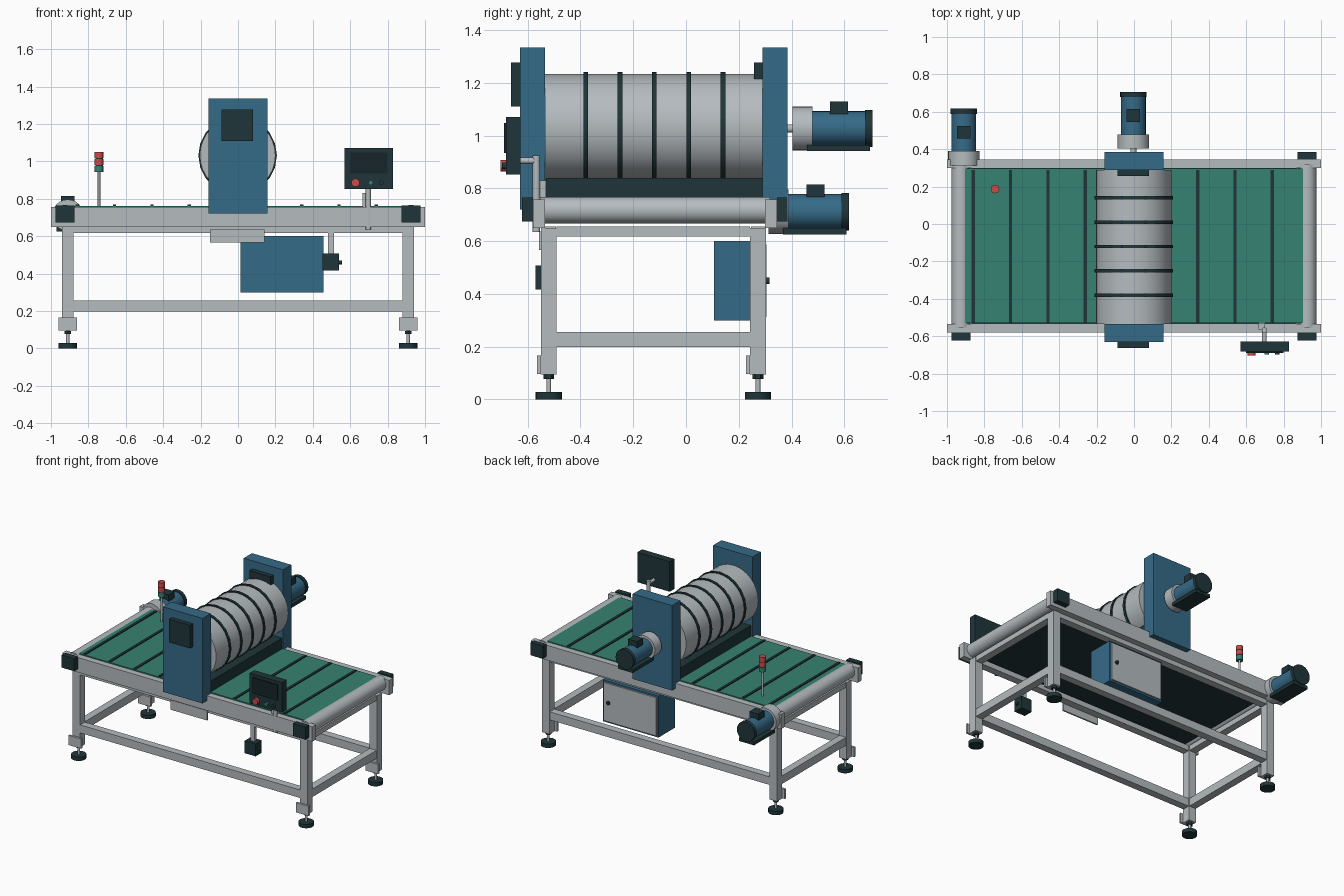
import bpy, bmesh, math
from mathutils import Matrix, Vector

if "Cube" in bpy.data.objects:
    bpy.data.objects.remove(bpy.data.objects["Cube"])


def material(name, rgb):
    m = bpy.data.materials.new(name)
    m.diffuse_color = (*rgb, 1)
    m.use_nodes = True
    m.node_tree.nodes["Principled BSDF"].inputs["Base Color"].default_value = m.diffuse_color
    return m


STEEL = material("light_steel", (0.46, 0.50, 0.52))
BLUE = material("machine_blue", (0.036, 0.145, 0.245))
BLACK = material("dark_plastic", (0.014, 0.036, 0.042))
GREEN = material("belt_green", (0.036, 0.225, 0.165))
RED = material("signal_red", (0.60, 0.07, 0.07))
SCREEN = material("screen_dark", (0.008, 0.018, 0.022))


def finish(bm, name, mat):
    me = bpy.data.meshes.new(name)
    bm.to_mesh(me)
    bm.free()
    me.materials.append(mat)
    ob = bpy.data.objects.new(name, me)
    bpy.context.collection.objects.link(ob)
    return ob


def box(name, mat, x, y, z):
    """Box from (min, max) ranges along each axis."""
    bm = bmesh.new()
    bmesh.ops.create_cube(bm, size=1)
    for v in bm.verts:
        v.co = Vector([(r[0] + r[1]) / 2 + c * (r[1] - r[0])
                       for c, r in zip(v.co, (x, y, z))])
    return finish(bm, name, mat)


def cyl(name, mat, axis, a, b, lo, hi, r, n=24):
    """Cylinder along an axis; a, b are the two other coordinates in xyz order."""
    bm = bmesh.new()
    mid = (lo + hi) / 2
    pos = {"x": (mid, a, b), "y": (a, mid, b), "z": (a, b, mid)}[axis]
    rot = {"x": Matrix.Rotation(math.pi / 2, 4, "Y"),
           "y": Matrix.Rotation(math.pi / 2, 4, "X"), "z": Matrix()}[axis]
    bmesh.ops.create_cone(bm, cap_ends=True, segments=n, radius1=r, radius2=r,
                          depth=hi - lo, matrix=Matrix.Translation(pos) @ rot)
    return finish(bm, name, mat)


def around(c, h):
    return (c - h, c + h)


FRONT, BACK = -0.52, 0.273   # leg rows
LEG_X = 0.91

# Legs with levelling feet
for x in (-LEG_X, LEG_X):
    for y in (FRONT, BACK):
        box("leg", STEEL, around(x, 0.03), around(y, 0.03), (0.095, 0.65))
        box("foot_bracket", STEEL, around(x, 0.05), (y - 0.045, y - 0.03), (0.096, 0.166))
        cyl("foot_stem", STEEL, "z", x, y, 0.025, 0.1, 0.009, 12)
        cyl("foot_nut", BLACK, "z", x, y, 0.078, 0.094, 0.02, 6)
        cyl("foot_pad", BLACK, "z", x, y, 0, 0.028, 0.05)

# Frame rails
for z in ((0.198, 0.256), (0.617, 0.655)):
    for y in (FRONT, BACK):
        box("long_rail", STEEL, (-0.88, 0.88), around(y, 0.027), z)
    for x in (-LEG_X, LEG_X):
        box("cross_rail", STEEL, around(x, 0.027), (FRONT + 0.03, BACK - 0.03), z)

# Conveyor side beams
box("front_beam", STEEL, (-1, 1), (-0.58, -0.535), (0.65, 0.757))
box("back_beam", STEEL, (-1, 1), (0.30, 0.345), (0.65, 0.757))

# End rollers and their bearings
for x in (-0.925, 0.925):
    cyl("end_roller", STEEL, "y", x, 0.717, -0.553, 0.318, 0.05, 32)
    box("front_bearing", BLACK, around(x, 0.05), (-0.622, -0.58), (0.674, 0.765))
box("back_bearing", BLACK, (0.875, 0.975), (0.345, 0.385), (0.674, 0.765))

# Belt, its bed and cleats
box("belt_bed", BLACK, (-0.87, 0.87), (-0.535, 0.30), (0.672, 0.75))
box("belt", GREEN, (-0.907, 0.907), (-0.53, 0.297), (0.75, 0.762))
for i in range(9):
    box("belt_cleat", BLACK, around(-0.86 + 0.2 * i, 0.009), (-0.527, 0.29), (0.76, 0.768))

# Drum supports with cover plates
for y0, y1 in ((-0.63, -0.535), (0.29, 0.385)):
    box("drum_support", BLUE, (-0.158, 0.157), (y0, y1), (0.72, 1.335))
    box("cover_plate", BLACK, around(-0.003, 0.084), (y0 - 0.033, y0), (1.11, 1.277))

# Drum with bands and the tray below it
cyl("drum", STEEL, "y", -0.002, 1.032, -0.535, 0.29, 0.202, 32)
for i in range(5):
    y = -0.38 + 0.13 * i
    cyl("drum_band", BLACK, "y", -0.002, 1.032, y - 0.009, y + 0.009, 0.21, 20)
box("drum_tray", BLACK, around(0, 0.15), (-0.53, 0.29), (0.755, 0.84))


# Geared motors
def motor(x, y, z):
    cyl("motor_shaft", STEEL, "y", x, z, y - 0.03, y + 0.01, 0.016, 16)
    cyl("gearbox", STEEL, "y", x, z, y, y + 0.076, 0.084)
    cyl("motor_body", BLUE, "y", x, z, y + 0.07, y + 0.28, 0.066)
    cyl("motor_cap", BLACK, "y", x, z, y + 0.276, y + 0.304, 0.071)
    box("terminal_box", BLACK, around(x, 0.036), (y + 0.143, y + 0.212), (z + 0.055, z + 0.102))
    box("motor_base", BLACK, around(x, 0.06), (y + 0.055, y + 0.295), (z - 0.086, z - 0.062))


motor(-0.003, 0.403, 1.027)
motor(-0.91, 0.313, 0.712)

# Electrical cabinet with rear door
box("cabinet", BLUE, (0.013, 0.457), (0.106, 0.296), (0.30, 0.60))
box("cabinet_door", STEEL, (0.025, 0.445), (0.296, 0.306), (0.312, 0.588))
cyl("door_knob", BLACK, "y", 0.405, 0.45, 0.304, 0.317, 0.013, 16)

# Plate under the front beam
box("front_plate", STEEL, (-0.15, 0.143), (-0.558, -0.547), (0.566, 0.636))

# Hanging switch box
box("switch_hanger", STEEL, around(0.497, 0.015), (-0.545, -0.52), (0.49, 0.63))
box("switch_box", BLACK, (0.453, 0.54), (-0.57, -0.50), (0.417, 0.507))
cyl("switch_knob", BLACK, "x", -0.535, 0.46, 0.535, 0.555, 0.011, 12)

# Control panel on its post
cyl("panel_post", STEEL, "z", 0.697, -0.567, 0.635, 0.925, 0.014, 16)
box("post_clamp", STEEL, (0.665, 0.70), (-0.565, -0.53), (0.757, 0.83))
cyl("panel_arm", STEEL, "y", 0.697, 0.905, -0.635, -0.56, 0.012, 12)
box("control_panel", BLACK, (0.57, 0.828), (-0.682, -0.628), (0.853, 1.07))
box("panel_screen", SCREEN, (0.60, 0.798), (-0.690, -0.682), (0.935, 1.048))
for name, x, mat, r in (("stop_button", 0.628, RED, 0.022),
                        ("start_button", 0.71, GREEN, 0.013),
                        ("mode_button", 0.766, BLACK, 0.013)):
    cyl(name, mat, "y", x, 0.886, -0.704 if r > 0.02 else -0.697, -0.68, r, 16)

# Signal tower
cyl("tower_pole", STEEL, "z", -0.743, 0.187, 0.755, 0.945, 0.007, 12)
for i, mat in enumerate((GREEN, RED, RED)):
    z = 0.943 + 0.037 * i
    cyl("tower_lamp", mat, "z", -0.743, 0.187, z, z + 0.033, 0.023)
    if i < 2:
        cyl("tower_joint", BLACK, "z", -0.743, 0.187, z + 0.033, z + 0.037, 0.02)

# Smooth round parts, keep edges sharp
for ob in bpy.data.objects:
    ob.select_set(True)
bpy.context.view_layer.objects.active = bpy.data.objects["drum"]
bpy.ops.object.shade_smooth_by_angle(angle=math.radians(35))
